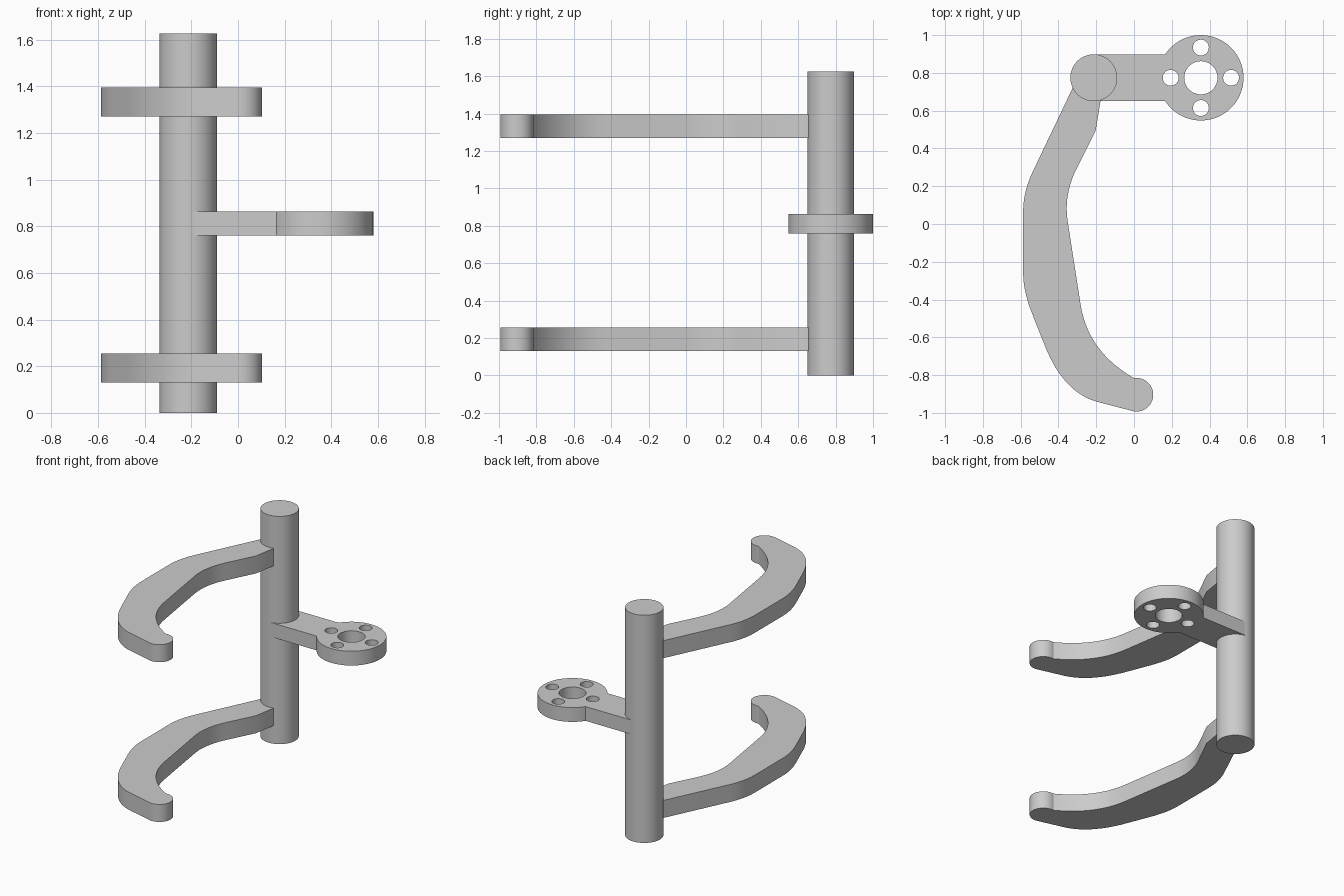
import bpy, bmesh
from math import sin, cos, radians

cube = bpy.data.objects.get("Cube")
if cube:
    bpy.data.objects.remove(cube, do_unlink=True)

grey = bpy.data.materials.new("plain grey")
grey.use_nodes = True
colour = (0.6, 0.6, 0.6, 1)
grey.diffuse_color = colour
grey.node_tree.nodes["Principled BSDF"].inputs["Base Color"].default_value = colour


def arc(cx, cy, r, start=0, end=360, n=48):
    """Points along a circular arc; a full circle does not repeat its start."""
    steps = n if end - start == 360 else n - 1
    angles = [radians(start + (end - start) * i / steps) for i in range(n)]
    return [(cx + r * cos(a), cy + r * sin(a)) for a in angles]


def bend(a, b, c, n=14):
    """Smooth bend from a to c, pulled towards corner b."""
    ts = [i / n for i in range(n + 1)]
    return [tuple((1 - t) ** 2 * p + 2 * t * (1 - t) * q + t * t * r
                  for p, q, r in zip(a, b, c)) for t in ts]


def slab(name, outlines, z0, z1):
    """Extrude a filled outline; any further outlines become holes."""
    curve = bpy.data.curves.new(name, "CURVE")
    curve.dimensions = "2D"
    curve.fill_mode = "BOTH"
    curve.extrude = (z1 - z0) / 2
    for pts in outlines:
        spline = curve.splines.new("POLY")
        spline.points.add(len(pts) - 1)
        for p, (x, y) in zip(spline.points, pts):
            p.co = (x, y, 0, 1)
        spline.use_cyclic_u = True
    obj = bpy.data.objects.new(name, curve)
    obj.location.z = (z0 + z1) / 2
    bpy.context.collection.objects.link(obj)
    bpy.ops.object.select_all(action="DESELECT")
    obj.select_set(True)
    bpy.context.view_layer.objects.active = obj
    bpy.ops.object.convert(target="MESH")
    obj = bpy.context.object
    # Weld caps to walls
    bm = bmesh.new()
    bm.from_mesh(obj.data)
    bmesh.ops.remove_doubles(bm, verts=bm.verts, dist=0.0002)
    bmesh.ops.recalc_face_normals(bm, faces=bm.faces)
    bm.to_mesh(obj.data)
    bm.free()
    obj.data.materials.clear()
    obj.data.materials.append(grey)
    bpy.ops.object.shade_smooth_by_angle(angle=radians(25))
    return obj


# Upright post
POST_X, POST_Y, POST_R = -0.213, 0.774, 0.124
slab("post", [arc(POST_X, POST_Y, POST_R, n=64)], 0, 1.625)

# Two hooked arms
hook = [(-0.17, 0.72), (-0.325, 0.72)]
hook += bend((-0.536, 0.277), (-0.587, 0.17), (-0.587, 0.06))
hook += bend((-0.587, -0.256), (-0.587, -0.355), (-0.54, -0.473))
hook += bend((-0.473, -0.642), (-0.372, -0.897), (-0.188, -0.943))
hook += arc(0.013, -0.904, 0.089, -98, 98, 28)
hook += bend((-0.01, -0.81), (-0.245, -0.671), (-0.283, -0.425))
hook += bend((-0.351, 0.013), (-0.373, 0.155), (-0.304, 0.293))
hook += [(-0.203, 0.494), (-0.177, 0.653)]
for name, z in (("lower_arm", 0.13), ("upper_arm", 1.27)):
    slab(name, [hook], z, z + 0.125)

# Mounting plate: bar and disc with a centre hole and four bolt holes
DISC_X = 0.354
plate = [(-0.19, POST_Y + POST_R), (-0.19, POST_Y - POST_R)]
plate += arc(DISC_X, POST_Y, 0.226, -146.7, 146.7, 60)
holes = [arc(DISC_X, POST_Y, 0.088)]
holes += [arc(x, y, 0.042, n=32) for x, y in arc(DISC_X, POST_Y, 0.16, n=4)]
slab("mounting_plate", [plate] + holes, 0.76, 0.862)
